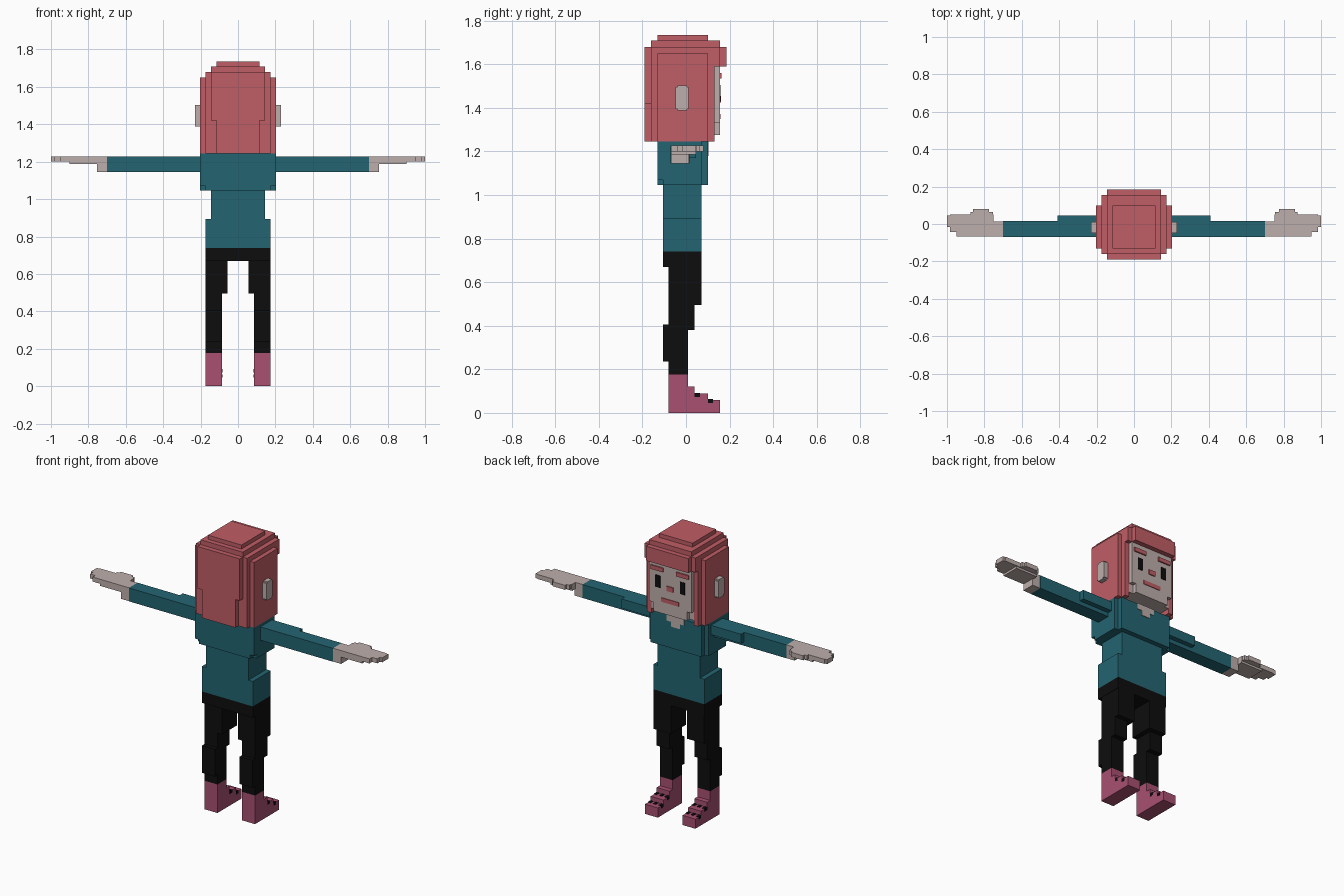
import bpy, bmesh


def material(name, r, g, b):
    def linear(c):
        c /= 255
        return c / 12.92 if c <= 0.04045 else ((c + 0.055) / 1.055) ** 2.4
    m = bpy.data.materials.new(name)
    m.diffuse_color = (linear(r), linear(g), linear(b), 1)
    return m


HAIR = material("hair_red", 192, 94, 102)
SKIN = material("pale_skin", 190, 175, 172)
TEAL = material("teal_cloth", 35, 101, 114)
BLACK = material("black_cloth", 13, 13, 13)
SHOE = material("plum_shoe", 168, 80, 113)


def blocks(name, mat, boxes, mirror=False):
    """One object from boxes (x0, x1, y0, y1, z0, z1), optionally mirrored in x."""
    bm = bmesh.new()
    for x0, x1, y0, y1, z0, z1 in boxes:
        spans = [(x0, x1), (-x1, -x0)] if mirror else [(x0, x1)]
        for a, b in spans:
            verts = bmesh.ops.create_cube(bm, size=1)["verts"]
            for v in verts:
                v.co.x = b if v.co.x > 0 else a
                v.co.y = y1 if v.co.y > 0 else y0
                v.co.z = z1 if v.co.z > 0 else z0
    mesh = bpy.data.meshes.new(name)
    bm.to_mesh(mesh)
    bm.free()
    mesh.materials.append(mat)
    obj = bpy.data.objects.new(name, mesh)
    bpy.context.collection.objects.link(obj)
    return obj


def centred(half, *rest):
    return (-half, half, *rest)


# Hair: stepped crown, back layers and fringe
blocks("hair_crown", HAIR, [
    centred(0.2025, -0.13, 0.10, 1.59, 1.65),
    centred(0.175, -0.16, 0.155, 1.59, 1.68),
    centred(0.145, -0.16, 0.155, 1.65, 1.71),
    centred(0.115, -0.13, 0.10, 1.70, 1.735),
    centred(0.145, 0.10, 0.185, 1.59, 1.68),
])
blocks("hair_back", HAIR, [
    centred(0.2025, -0.13, -0.08, 1.245, 1.60),
    centred(0.175, -0.16, -0.08, 1.245, 1.60),
    centred(0.145, -0.19, -0.10, 1.42, 1.68),
    centred(0.115, -0.19, -0.10, 1.245, 1.43),
])
# Hair hanging at both sides of the face
blocks("hair_sides", HAIR, [
    (0.145, 0.2025, -0.13, 0.10, 1.245, 1.60),
    (0.145, 0.175, -0.13, 0.13, 1.245, 1.60),
], True)

# Head, stepped jaw, neck and ears
blocks("head", SKIN, [
    centred(0.145, -0.08, 0.13, 1.275, 1.60),
    centred(0.145, 0.12, 0.155, 1.33, 1.595),
    centred(0.115, 0.12, 0.155, 1.275, 1.34),
])
blocks("neck", SKIN, [centred(0.06, -0.07, 0.05, 1.20, 1.28)])
blocks("ear", SKIN, [
    (0.19, 0.23, -0.048, 0.012, 1.395, 1.495),
    (0.19, 0.23, -0.04, 0.004, 1.387, 1.503),
], True)

# Facial details as thin plates
blocks("eye", BLACK, [(0.068, 0.102, 0.15, 0.158, 1.43, 1.505)], True)
blocks("eyebrow", HAIR, [(0.045, 0.13, 0.15, 0.163, 1.535, 1.56)], True)
blocks("nose", HAIR, [centred(0.022, 0.15, 0.161, 1.425, 1.455)])
blocks("mouth", HAIR, [centred(0.06, 0.15, 0.159, 1.348, 1.373)])

# Shirt with stepped neckline
blocks("shirt", TEAL, [
    centred(0.2025, -0.13, 0.07, 1.07, 1.245),
    centred(0.175, -0.13, 0.10, 1.045, 1.245),
    centred(0.2025, -0.105, 0.07, 1.045, 1.08),
    centred(0.145, -0.105, 0.07, 0.885, 1.06),
    centred(0.175, -0.105, 0.07, 0.74, 0.895),
])
blocks("neckline", SKIN, [
    centred(0.06, 0.03, 0.104, 1.21, 1.247),
    centred(0.03, 0.06, 0.104, 1.18, 1.215),
])

# Sleeves and hands
blocks("sleeve", TEAL, [
    (0.19, 0.70, -0.07, 0.015, 1.145, 1.228),
    (0.19, 0.41, -0.07, 0.045, 1.17, 1.228),
], True)
blocks("hand", SKIN, [
    (0.70, 0.755, -0.068, 0.014, 1.145, 1.228),
    (0.75, 0.90, -0.068, 0.045, 1.187, 1.225),
    (0.75, 0.95, -0.068, 0.05, 1.20, 1.228),
    (0.94, 0.985, -0.042, 0.05, 1.20, 1.228),
    (0.98, 1.0, -0.015, 0.045, 1.20, 1.228),
    (0.775, 0.86, 0.04, 0.08, 1.20, 1.228),
    (0.755, 0.875, 0.04, 0.065, 1.20, 1.228),
], True)

# Trousers
blocks("hips", BLACK, [centred(0.175, -0.105, 0.07, 0.67, 0.74)])
blocks("leg", BLACK, [
    (0.055, 0.173, -0.08, 0.07, 0.495, 0.68),
    (0.085, 0.173, -0.08, 0.04, 0.38, 0.50),
    (0.085, 0.173, -0.08, 0.01, 0.177, 0.39),
    (0.085, 0.173, -0.105, 0.0, 0.235, 0.405),
], True)

# Stepped shoes with lace studs
blocks("shoe", SHOE, [
    (0.085, 0.173, -0.08, 0.01, 0, 0.177),
    (0.085, 0.173, 0.0, 0.04, 0, 0.12),
    (0.085, 0.173, 0.03, 0.10, 0, 0.088),
    (0.085, 0.173, 0.09, 0.155, 0, 0.06),
], True)
laces = []
for y, z in ((0.04, 0.088), (0.10, 0.06)):
    for x in (0.084, 0.12, 0.156):
        laces.append((x, x + 0.018, y, y + 0.024, z - 0.015, z + 0.003))
blocks("lace", BLACK, laces, True)
